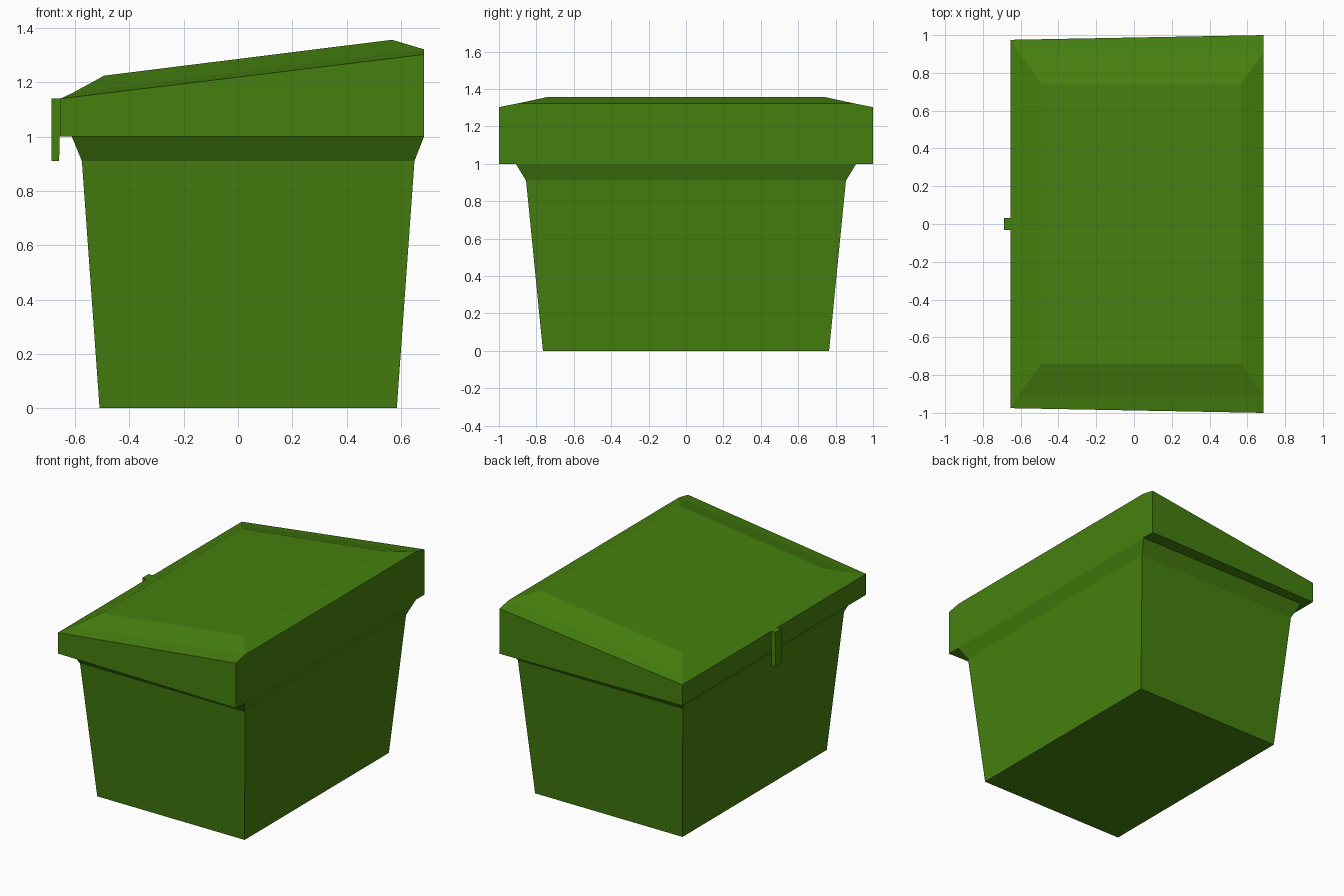
import bpy, bmesh

if "Cube" in bpy.data.objects:
    bpy.data.objects.remove(bpy.data.objects["Cube"])

green = bpy.data.materials.new("bin green")
green.diffuse_color = (0.06, 0.215, 0.0045, 1)
green.use_nodes = True
green.node_tree.nodes["Principled BSDF"].inputs["Base Color"].default_value = green.diffuse_color


def loft(name, rings):
    """Closed solid through four-sided rings: (x0, x1, half_y0, half_y1, z0, z1)."""
    bm = bmesh.new()
    loops = []
    for x0, x1, h0, h1, z0, z1 in rings:
        loops.append([bm.verts.new(p) for p in
                      ((x0, -h0, z0), (x1, -h1, z1), (x1, h1, z1), (x0, h0, z0))])
    for a, b in zip(loops, loops[1:]):
        for i in range(4):
            j = (i + 1) % 4
            bm.faces.new((a[i], a[j], b[j], b[i]))
    bm.faces.new(loops[0][::-1])
    bm.faces.new(loops[-1])
    bmesh.ops.recalc_face_normals(bm, faces=bm.faces)
    mesh = bpy.data.meshes.new(name)
    bm.to_mesh(mesh)
    bm.free()
    mesh.materials.append(green)
    obj = bpy.data.objects.new(name, mesh)
    bpy.context.collection.objects.link(obj)
    return obj


# Tapered container with a flared rim
loft("container", [
    (-0.51, 0.585, 0.765, 0.765, 0, 0),
    (-0.575, 0.65, 0.855, 0.855, 0.91, 0.91),
    (-0.612, 0.685, 0.91, 0.91, 1.0, 1.0),
])

# Overhanging lid, sloping up to the hinge side, with a chamfered top
loft("lid", [
    (-0.655, 0.685, 0.975, 1.0, 1.0, 1.0),
    (-0.655, 0.685, 0.975, 1.0, 1.14, 1.303),
    (-0.61, 0.685, 0.905, 0.905, 1.161, 1.322),
    (-0.493, 0.567, 0.742, 0.742, 1.225, 1.357),
])

# Latch: hanging tab and the small bridge to the lid
loft("latch_tab", [
    (-0.687, -0.659, 0.033, 0.033, 0.91, 0.91),
    (-0.687, -0.653, 0.033, 0.033, 1.14, 1.14),
])
